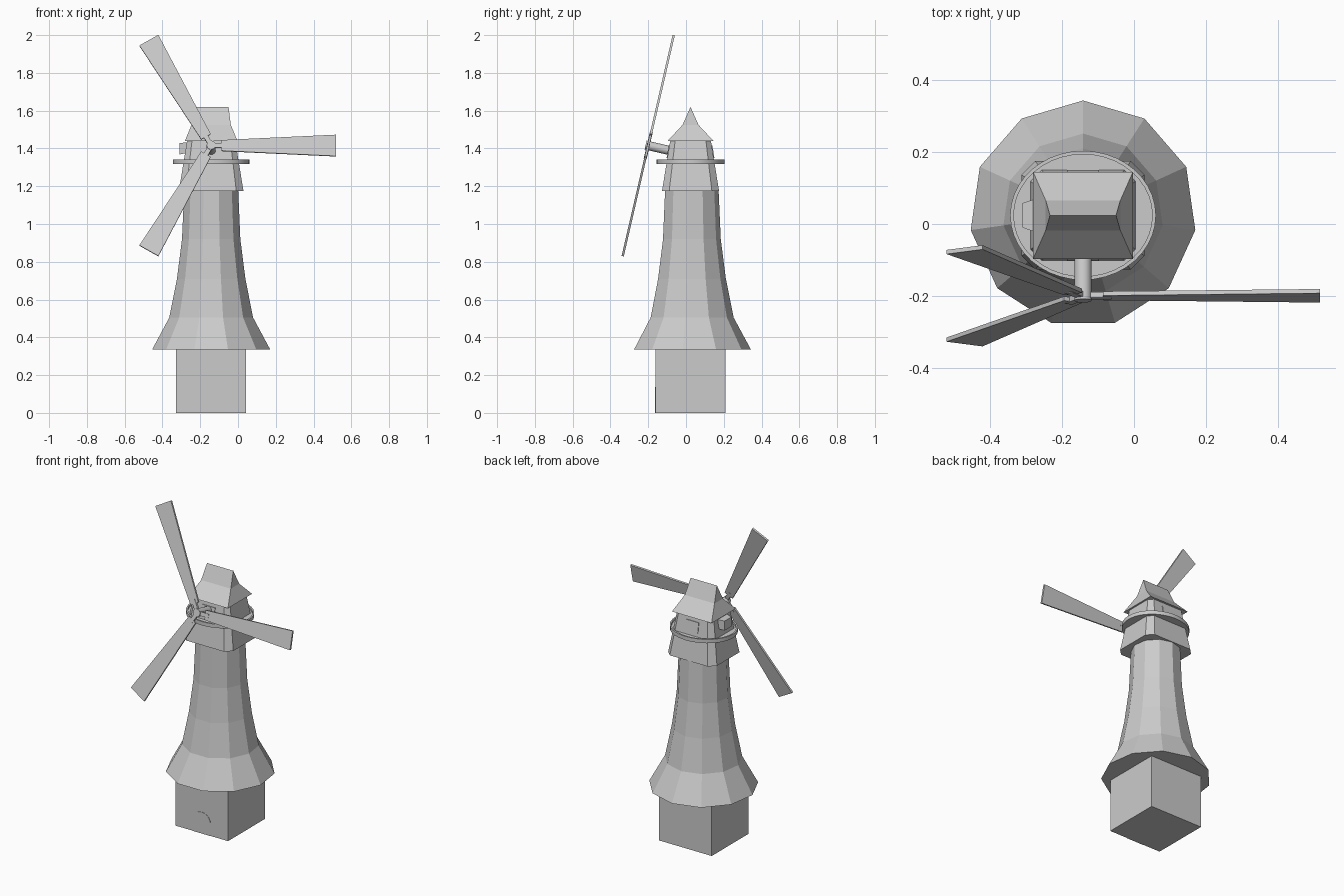
import bpy, bmesh, math
from mathutils import Matrix, Vector

if "Cube" in bpy.data.objects:
    bpy.data.objects.remove(bpy.data.objects["Cube"])

CX, CY = -0.142, 0.024


def loft(name, rings, mat=None):
    """Skin a stack of matching point loops, with closed ends."""
    bm = bmesh.new()
    loops = [[bm.verts.new(p) for p in r] for r in rings]
    n = len(loops[0])
    for a, b in zip(loops, loops[1:]):
        for i in range(n):
            j = (i + 1) % n
            bm.faces.new((a[i], a[j], b[j], b[i]))
    bm.faces.new(loops[0][::-1])
    bm.faces.new(loops[-1])
    bmesh.ops.remove_doubles(bm, verts=bm.verts, dist=1e-5)
    bmesh.ops.recalc_face_normals(bm, faces=bm.faces)
    if mat:
        bm.transform(mat)
    me = bpy.data.meshes.new(name)
    bm.to_mesh(me)
    bm.free()
    ob = bpy.data.objects.new(name, me)
    bpy.context.collection.objects.link(ob)
    return ob


def oval(rx, ry, z, n, cx=CX, cy=CY, start=math.pi / 2):
    return [(cx + rx * math.cos(start + math.tau * i / n),
             cy + ry * math.sin(start + math.tau * i / n), z) for i in range(n)]


def rect(hx, hy, z, cx=CX, cy=CY):
    return [(cx + sx * hx, cy + sy * hy, z)
            for sx, sy in ((-1, -1), (1, -1), (1, 1), (-1, 1))]


def cut_rect(hx, hy, c, z):
    pts = [(-hx + c, -hy), (hx - c, -hy), (hx, -hy + c), (hx, hy - c),
           (hx - c, hy), (-hx + c, hy), (-hx, hy - c), (-hx, -hy + c)]
    return [(CX + x, CY + y, z) for x, y in pts]


# Square base and arched door
loft("base", [rect(0.185, 0.185, 0), rect(0.185, 0.185, 0.345)])
arch = [(-0.063, 0), (0.063, 0)] + [
    (0.063 * math.cos(math.pi * i / 10), 0.075 + 0.061 * math.sin(math.pi * i / 10))
    for i in range(11)]
loft("door", [[(CX + x, y, z) for x, z in arch] for y in (-0.163, -0.155)])

# Eleven-sided flared tower
profile = [(0.316, 0.335), (0.224, 0.505), (0.183, 0.71), (0.156, 0.92), (0.144, 1.19)]
loft("tower", [oval(r, r, z, 11, cy=0.028) for r, z in profile])

# Tapered head with cut corners
loft("head", [cut_rect(0.171, 0.151, 0.038, 1.175), cut_rect(0.127, 0.107, 0.026, 1.445)])

# Oval gallery with a raised rim
loft("gallery", [oval(0.203 - d, 0.18 - d, z, 40) for d, z in
                 ((0.01, 1.317), (0, 1.317), (0, 1.341), (0.01, 1.341), (0.01, 1.328))])

# Roof: wide eaves, a kink, then a short ridge
loft("roof", [rect(0.139, 0.121, 1.44), rect(0.104, 0.042, 1.525), rect(0.092, 0, 1.62)])

# Side dormer, plus windows on the front and back walls
loft("side_dormer", [[(x, CY + s * h, z) for s, z in ((-1, z0), (1, z0), (1, z1), (-1, z1))]
                     for x, h, z0, z1 in ((-0.24, 0.046, 1.36, 1.425),
                                          (-0.276, 0.046, 1.375, 1.432),
                                          (-0.311, 0.034, 1.368, 1.428))])
for name, s in (("front_window", -1), ("back_window", 1)):
    loft(name, [[(CX + x, CY + s * (d + 0.163 * (1.445 - z)), z)
                 for x, z in ((-0.045, 1.35), (0.045, 1.35), (0.045, 1.415), (-0.045, 1.415))]
                for d in (0.1, 0.111)])

# Tilted rotor frame: local z runs along the shaft towards the front
tilt = math.radians(13)
rotor = Matrix.Translation((CX, -0.2, 1.415)) @ Matrix.Rotation(math.pi / 2 - tilt, 4, 'X')

# Shaft
loft("shaft", [oval(0.024, 0.024, z, 16, 0, 0) for z in (-0.16, 0.014)], rotor)

# Three sails, each a short arm and a widening blade
for k in range(3):
    m = rotor @ Matrix.Rotation(math.tau * k / 3, 4, 'Z')
    blade = [(0.055, -0.029), (0.66, -0.058), (0.66, 0.058), (0.055, 0.029)]
    loft(f"sail_{k + 1}", [[(x, y, z) for x, y in blade] for z in (-0.006, 0.006)], m)
    arm = [(0, -0.012), (0.08, -0.012), (0.08, 0.012), (0, 0.012)]
    loft(f"sail_arm_{k + 1}", [[(x, y, z) for x, y in arm] for z in (-0.008, 0.008)], m)

# Flat shading everywhere but the round parts
for name in ("gallery", "shaft"):
    ob = bpy.data.objects[name]
    bpy.ops.object.select_all(action='DESELECT')
    ob.select_set(True)
    bpy.context.view_layer.objects.active = ob
    bpy.ops.object.shade_smooth_by_angle(angle=math.radians(30))
